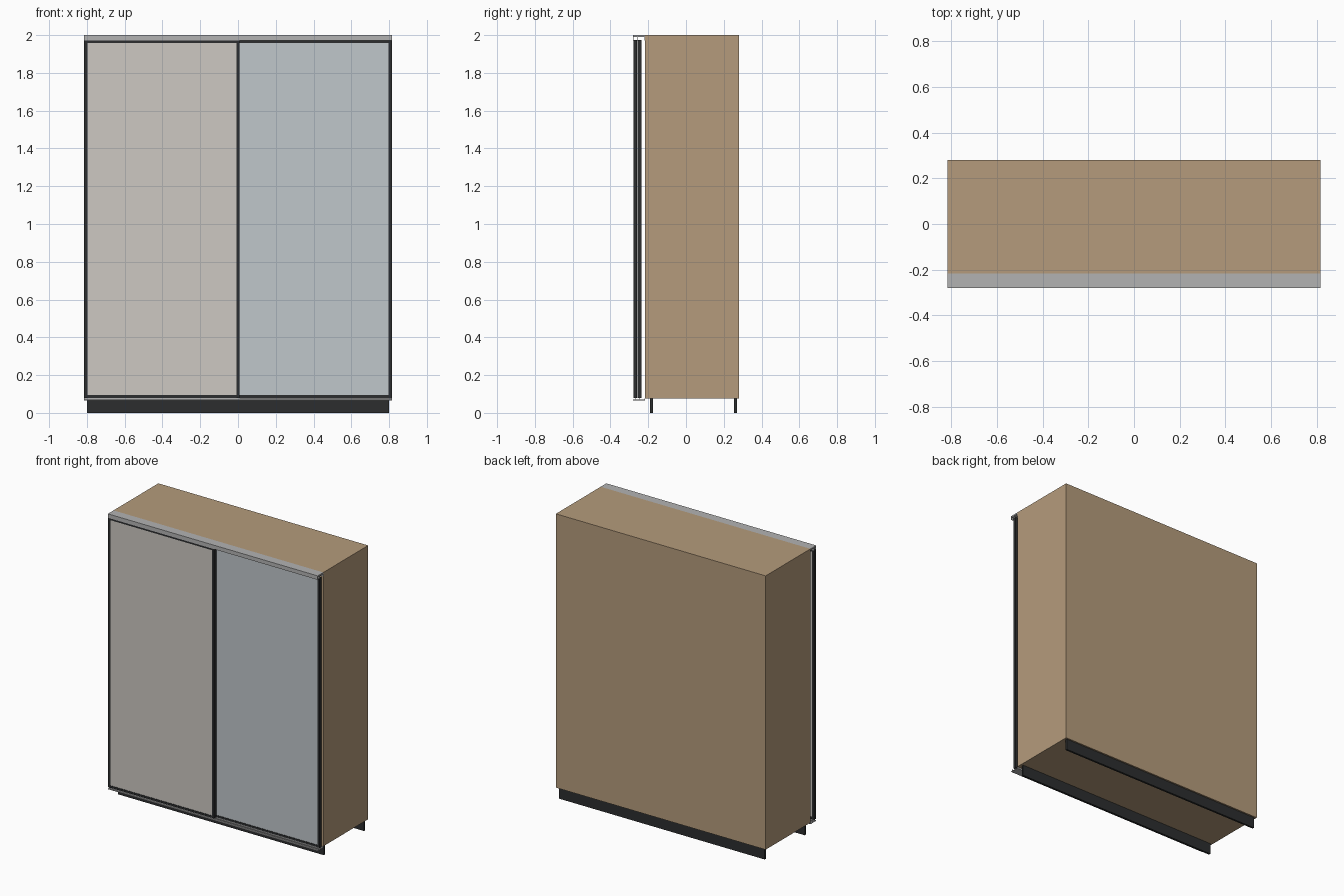
import bpy, bmesh

if "Cube" in bpy.data.objects:
    bpy.data.objects.remove(bpy.data.objects["Cube"])


def mat(name, rgb):
    m = bpy.data.materials.new(name)
    m.diffuse_color = (*rgb, 1)
    m.use_nodes = True
    m.node_tree.nodes["Principled BSDF"].inputs["Base Color"].default_value = m.diffuse_color
    return m


WOOD = mat("wood", (0.46, 0.33, 0.20))
DARK = mat("dark_frame", (0.025, 0.027, 0.028))
ALU = mat("aluminium", (0.45, 0.45, 0.45))
BEIGE = mat("beige_panel", (0.61, 0.58, 0.54))
BLUE = mat("mirror_panel", (0.53, 0.57, 0.60))


def finish(name, bm, m):
    bmesh.ops.recalc_face_normals(bm, faces=bm.faces)
    me = bpy.data.meshes.new(name)
    bm.to_mesh(me)
    bm.free()
    ob = bpy.data.objects.new(name, me)
    me.materials.append(m)
    bpy.context.collection.objects.link(ob)
    return ob


def box(name, x, y, z, m):
    bm = bmesh.new()
    bmesh.ops.create_cube(bm, size=1)
    for v in bm.verts:
        v.co = [(a + b) / 2 + c * (b - a) for c, (a, b) in zip(v.co, (x, y, z))]
    return finish(name, bm, m)


def extrude_x(name, profile, x0, x1, m):
    """Sweep a (y, z) outline along x."""
    bm = bmesh.new()
    f = bm.faces.new([bm.verts.new((x0, y, z)) for y, z in profile])
    r = bmesh.ops.extrude_face_region(bm, geom=[f])
    for v in r["geom"]:
        if isinstance(v, bmesh.types.BMVert):
            v.co.x = x1
    return finish(name, bm, m)


W, F, B = 0.815, -0.217, 0.28      # half width, carcass front, back
Z0, Z1, T = 0.077, 2.0, 0.016      # carcass bottom, top, board thickness

# Carcass
for side, s in (("left", -1), ("right", 1)):
    xs = sorted((s * W, s * (W - T)))
    box(side + "_side_panel", xs, (F, B), (Z0, Z1), WOOD)
IN = W - T
box("top_panel", (-IN, IN), (F, B), (Z1 - T, Z1), WOOD)
box("bottom_panel", (-IN, IN), (F, B), (Z0, Z0 + T), WOOD)
box("back_panel", (-IN, IN), (B - 0.006, B), (Z0 + T, Z1 - T), WOOD)
box("centre_divider", (-T / 2, T / 2), (F + 0.01, B - 0.006), (Z0 + T, Z1 - T), WOOD)

# Plinth boards
for name, y in (("front_plinth", -0.19), ("back_plinth", 0.255)):
    box(name, (-0.8, 0.8), (y, y + 0.014), (0, Z0), DARK)

# Sliding rails: two-channel track above, flat ribbed track below
extrude_x("top_rail", [
    (F, 2.0), (-0.28, 2.0), (-0.28, 1.972), (-0.277, 1.972), (-0.277, 1.99),
    (-0.2595, 1.99), (-0.2595, 1.972), (-0.2565, 1.972), (-0.2565, 1.99),
    (-0.22, 1.99), (-0.22, 1.972), (F, 1.972)], -W, W, ALU)
extrude_x("bottom_rail", [
    (F, 0.066), (-0.28, 0.066), (-0.28, 0.070), (-0.270, 0.070), (-0.270, 0.078),
    (-0.267, 0.078), (-0.267, 0.070), (-0.248, 0.070), (-0.248, 0.078),
    (-0.245, 0.078), (-0.245, 0.070), (-0.220, 0.070), (-0.220, 0.077),
    (F, 0.077)], -W, W, ALU)


# Framed doors, left one running in the front channel
def door(name, x0, x1, y0, m):
    y1, z0, z1, s, r = y0 + 0.02, 0.08, 1.973, 0.017, 0.014
    for side, a in (("left", x0), ("right", x1 - s)):
        box(f"{name}_{side}_stile", (a, a + s), (y0, y1), (z0, z1), DARK)
    for end, a in (("bottom", z0), ("top", z1 - r)):
        box(f"{name}_{end}_frame", (x0 + s, x1 - s), (y0 + 0.001, y1 - 0.001), (a, a + r), DARK)
    box(name + "_panel", (x0 + s, x1 - s), (y0 + 0.004, y0 + 0.014), (z0 + r, z1 - r), m)


door("left_door", -0.814, 0.0085, -0.2785, BEIGE)
door("right_door", -0.0085, 0.814, -0.2555, BLUE)
